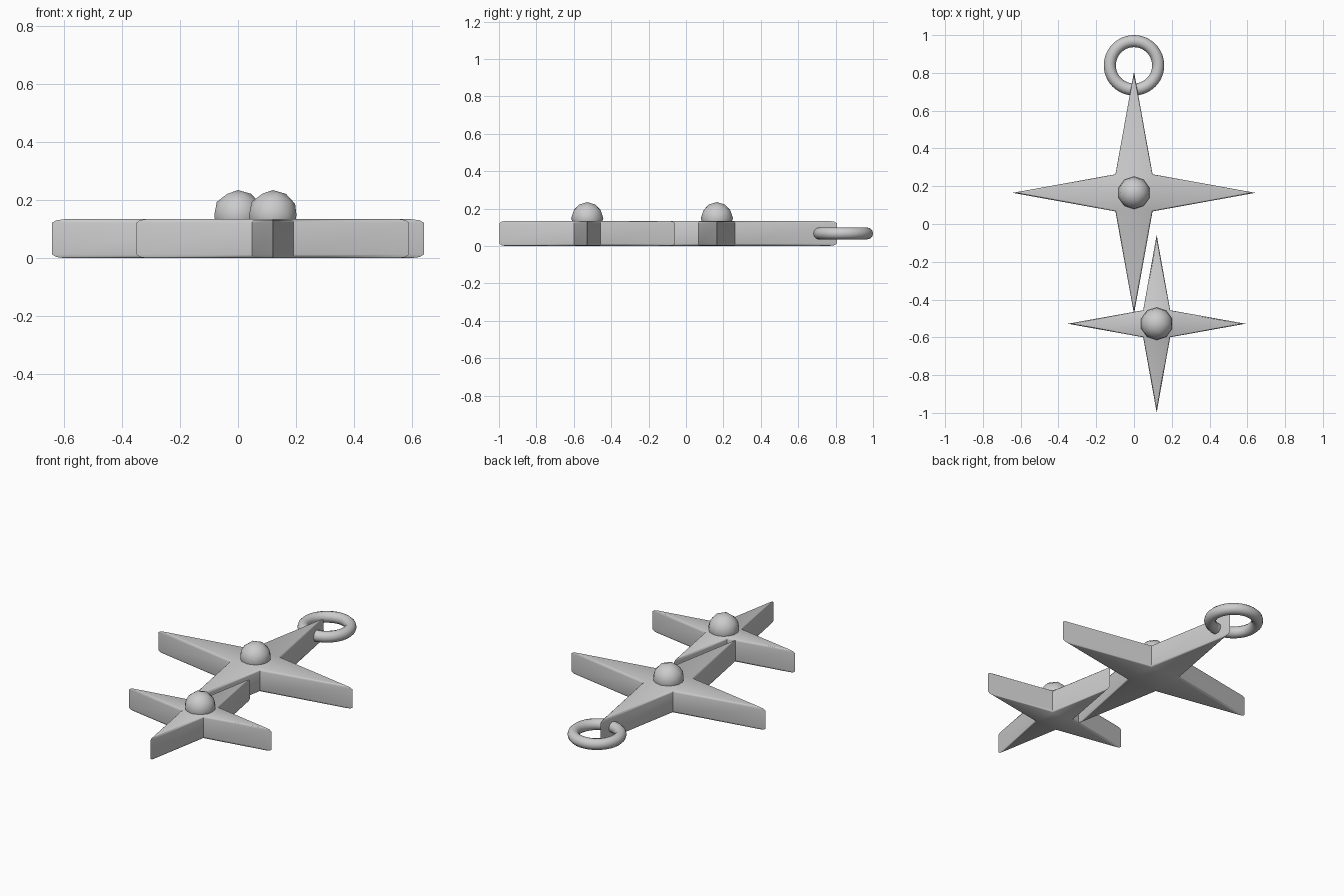
import bpy, bmesh
from math import pi, sin, cos

if "Cube" in bpy.data.objects:
    bpy.data.objects.remove(bpy.data.objects["Cube"], do_unlink=True)

metal = bpy.data.materials.new("silver_grey")
metal.use_nodes = True
grey = (0.6, 0.6, 0.6, 1)
metal.diffuse_color = grey
metal.node_tree.nodes["Principled BSDF"].inputs["Base Color"].default_value = grey

HEIGHT = 0.135


def finish(obj, name, angle):
    obj.name = name
    obj.data.materials.clear()
    obj.data.materials.append(metal)
    bpy.ops.object.select_all(action="DESELECT")
    obj.select_set(True)
    bpy.context.view_layer.objects.active = obj
    bpy.ops.object.shade_smooth_by_angle(angle=angle)


def star(name, x, y, tip, notch):
    """Four-pointed slab; scaled outline layers round its rims."""
    rim = [(0, 0.925), (0.004, 0.975), (0.013, 1)]
    layers = rim + [(HEIGHT - z, s) for z, s in reversed(rim)]
    bm = bmesh.new()
    loops = []
    for z, s in layers:
        loop = []
        for i in range(8):
            r = s * (notch if i % 2 else tip)
            a = i * pi / 4
            loop.append(bm.verts.new((x + r * cos(a), y + r * sin(a), z)))
        loops.append(loop)
    for low, high in zip(loops, loops[1:]):
        for i in range(8):
            j = (i + 1) % 8
            bm.faces.new((low[i], low[j], high[j], high[i]))
    bm.faces.new(loops[0][::-1])
    bm.faces.new(loops[-1])
    mesh = bpy.data.meshes.new(name)
    bm.to_mesh(mesh)
    bm.free()
    obj = bpy.data.objects.new(name, mesh)
    bpy.context.collection.objects.link(obj)
    finish(obj, name, 1.1)


# Stars, each with a round stud in its middle
for size, x, y, tip, notch in (("large", 0, 0.165, 0.642, 0.139),
                               ("small", 0.12, -0.528, 0.47, 0.101)):
    star(size + "_star", x, y, tip, notch)
    bpy.ops.mesh.primitive_ico_sphere_add(subdivisions=2, radius=0.086,
                                          location=(x, y, 0.149))
    finish(bpy.context.object, size + "_stud", pi)

# Hanging ring through the top point
bpy.ops.mesh.primitive_torus_add(major_radius=0.128, minor_radius=0.032,
                                 major_segments=48, minor_segments=12,
                                 location=(0, 0.84, HEIGHT / 2))
finish(bpy.context.object, "hanging_ring", pi)
